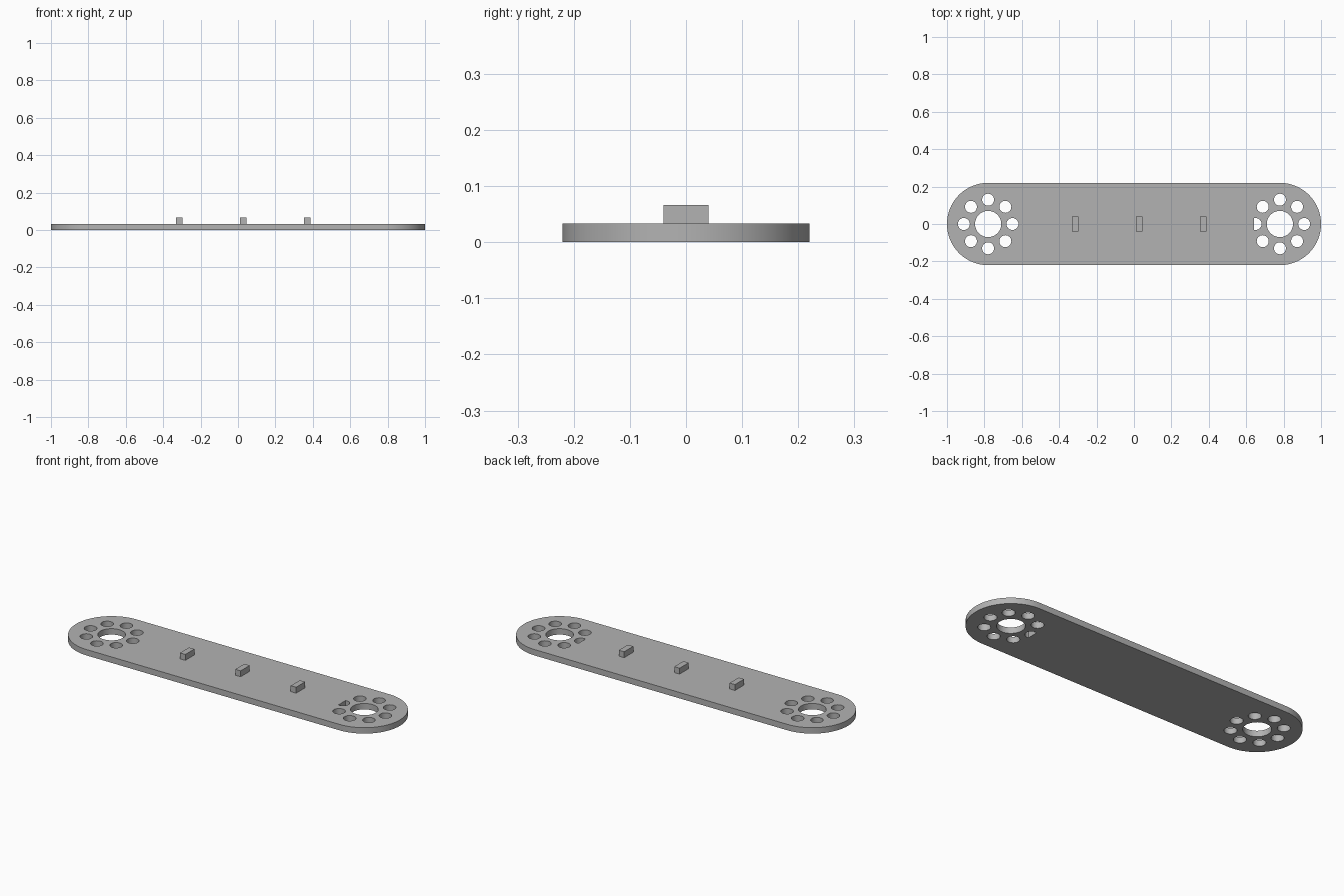
import bpy, bmesh
from math import sin, cos, pi, radians

old = bpy.data.objects.get("Cube")
if old:
    bpy.data.objects.remove(old, do_unlink=True)

THICK, RADIUS, HUB_X = 0.033, 0.22, 0.78
SEAM_LEFT, SEAM_RIGHT = 0.642, -0.52

grey = bpy.data.materials.new("grey metal")
grey.use_nodes = True
colour = (0.45, 0.45, 0.45, 1)
grey.diffuse_color = colour
grey.node_tree.nodes["Principled BSDF"].inputs["Base Color"].default_value = colour


def prism(name, outline, z0, z1):
    """Extrude a counter-clockwise outline from z0 up to z1."""
    bm = bmesh.new()
    face = bm.faces.new([bm.verts.new((x, y, z0)) for x, y in outline])
    grown = bmesh.ops.extrude_face_region(bm, geom=[face])["geom"]
    verts = [v for v in grown if isinstance(v, bmesh.types.BMVert)]
    bmesh.ops.translate(bm, verts=verts, vec=(0, 0, z1 - z0))
    bmesh.ops.recalc_face_normals(bm, faces=bm.faces)
    mesh = bpy.data.meshes.new(name)
    bm.to_mesh(mesh)
    bm.free()
    mesh.materials.append(grey)
    obj = bpy.data.objects.new(name, mesh)
    bpy.context.collection.objects.link(obj)
    return obj


def block(name, x0, x1, half_y, z0, z1):
    return prism(name, [(x0, -half_y), (x1, -half_y), (x1, half_y), (x0, half_y)], z0, z1)


def circle(cx, cy, r, n):
    return [(cx + r * cos(2 * pi * i / n), cy + r * sin(2 * pi * i / n)) for i in range(n)]


def smooth(obj):
    bpy.ops.object.select_all(action="DESELECT")
    obj.select_set(True)
    bpy.context.view_layer.objects.active = obj
    bpy.ops.object.shade_smooth_by_angle(angle=radians(30))


def rounded_end(name, side, seam):
    """Half-round end plate with a hub hole and a ring of eight bolt holes."""
    arc = [(side * (HUB_X + RADIUS * cos(a)), side * RADIUS * sin(a))
           for a in (-pi / 2 + pi * i / 48 for i in range(49))]
    outline = arc + [(seam, side * RADIUS), (seam, -side * RADIUS)]
    plate = prism(name, outline, 0, THICK)
    hub = side * HUB_X
    holes = [(hub, 0, 0.07, 48)]
    holes += [(hub + 0.13 * cos(k * pi / 4), 0.13 * sin(k * pi / 4), 0.032, 32) for k in range(8)]
    cutters = []
    for hole in holes:
        cutter = prism("hole_cutter", circle(*hole), -0.05, 0.1)
        cutter.hide_render = True
        cutters.append(cutter)
        mod = plate.modifiers.new("hole", "BOOLEAN")
        mod.operation, mod.solver, mod.object = "DIFFERENCE", "EXACT", cutter
    bpy.context.view_layer.objects.active = plate
    for mod in list(plate.modifiers):
        bpy.ops.object.modifier_apply(modifier=mod.name)
    for cutter in cutters:
        bpy.data.objects.remove(cutter, do_unlink=True)
    smooth(plate)


# Rounded end plates; the middle plate closes half of one bolt hole
rounded_end("left_end_plate", 1, SEAM_LEFT)
rounded_end("right_end_plate", -1, SEAM_RIGHT)
block("middle_plate", SEAM_RIGHT, SEAM_LEFT, RADIUS, 0, THICK)

# Row of three raised pegs
for name, x in (("right_peg", -0.314), ("middle_peg", 0.028), ("left_peg", 0.37)):
    block(name, x - 0.0165, x + 0.0165, 0.04, THICK, 2 * THICK)
